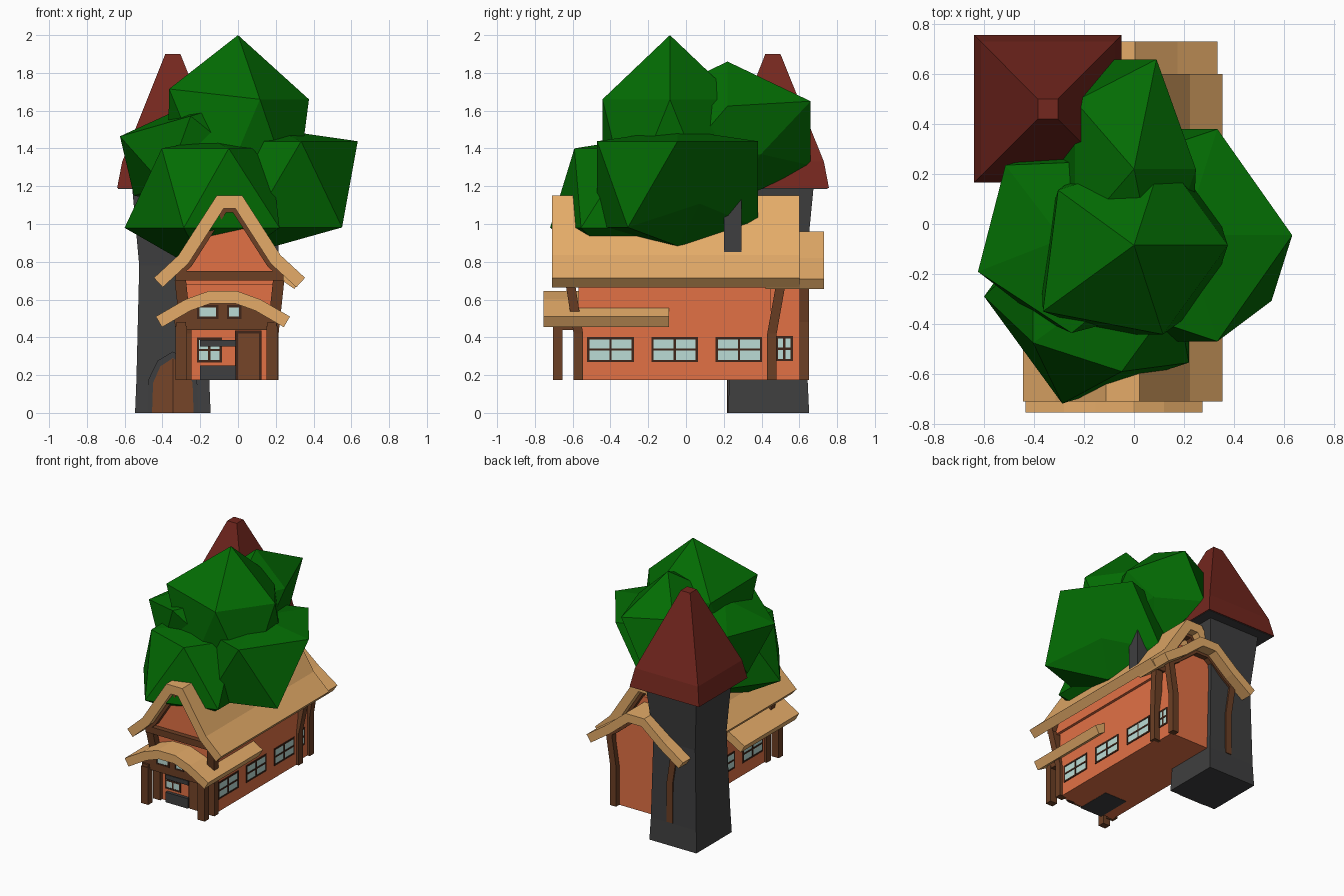
import bpy, bmesh, math
from mathutils import Matrix, Vector

if "Cube" in bpy.data.objects:
    bpy.data.objects.remove(bpy.data.objects["Cube"])


def material(name, rgb):
    m = bpy.data.materials.new(name)
    m.diffuse_color = (*rgb, 1)
    m.use_nodes = True
    m.node_tree.nodes["Principled BSDF"].inputs["Base Color"].default_value = m.diffuse_color
    return m


WALL = material("orange_plaster", (0.76, 0.165, 0.06))
THATCH = material("tan_thatch", (0.78, 0.41, 0.14))
WOOD = material("brown_timber", (0.15, 0.05, 0.018))
DARK = material("dark_frame", (0.05, 0.018, 0.009))
DOOR = material("door_wood", (0.18, 0.06, 0.022))
STONE = material("dark_stone", (0.049, 0.049, 0.050))
TILE = material("red_tile", (0.175, 0.020, 0.013))
LEAF = material("green_leaf", (0.001, 0.15, 0.001))
GLASS = material("pale_glass", (0.50, 0.72, 0.67))


def finish(name, bm, mat):
    bmesh.ops.recalc_face_normals(bm, faces=bm.faces)
    me = bpy.data.meshes.new(name)
    bm.to_mesh(me)
    bm.free()
    me.materials.append(mat)
    ob = bpy.data.objects.new(name, me)
    bpy.context.collection.objects.link(ob)
    return ob


def loft(name, sections, mat):
    """Stack of rectangles: (cx, cy, z, half_x, half_y)."""
    bm = bmesh.new()
    rings = [[bm.verts.new((cx + sx * hx, cy + sy * hy, z))
              for sx, sy in ((-1, -1), (1, -1), (1, 1), (-1, 1))]
             for cx, cy, z, hx, hy in sections]
    for a, b in zip(rings, rings[1:]):
        for i in range(4):
            j = (i + 1) % 4
            bm.faces.new((a[i], a[j], b[j], b[i]))
    bm.faces.new(rings[0])
    bm.faces.new(rings[-1])
    return finish(name, bm, mat)


def box(name, x0, x1, y0, y1, z0, z1, mat):
    c = ((x0 + x1) / 2, (y0 + y1) / 2)
    h = ((x1 - x0) / 2, (y1 - y0) / 2)
    return loft(name, [(*c, z0, *h), (*c, z1, *h)], mat)


def prism(name, pts, y0, y1, mat):
    """Outline in x, z pushed along y."""
    bm = bmesh.new()
    a = [bm.verts.new((x, y0, z)) for x, z in pts]
    b = [bm.verts.new((x, y1, z)) for x, z in pts]
    n = len(pts)
    for i in range(n):
        j = (i + 1) % n
        bm.faces.new((a[i], a[j], b[j], b[i]))
    bm.faces.new(a)
    bm.faces.new(b)
    return finish(name, bm, mat)


def offset(half, cx, d):
    """Mirrored full line of a half profile, shifted inward by d."""
    line = [Vector((-x, z)) for x, z in reversed(half)] + [Vector(p) for p in half]
    out = []
    for i, p in enumerate(line):
        ns = []
        for q, r in ((i - 1, i), (i, i + 1)):
            if q >= 0 and r < len(line):
                t = (line[r] - line[q]).normalized()
                ns.append(Vector((t.y, -t.x)))
        n = sum(ns, Vector((0, 0))).normalized()
        s = p + n * (d / n.dot(ns[0]))
        out.append((s.x + cx, s.y))
    return out


def roof(name, half, cx, d0, d1, y0, y1, mat):
    prism(name, offset(half, cx, d0) + offset(half, cx, d1)[::-1], y0, y1, mat)


def window(name, u, z, w, h, plane, side, axis, cols=2, rows=2):
    """Thin pane with bars on a wall; axis is the wall normal."""
    def plate(part, u0, u1, z0, z1, t, mat):
        lo, hi = sorted((plane - side * 0.004, plane + side * t))
        if axis == "x":
            box(part, lo, hi, u0, u1, z0, z1, mat)
        else:
            box(part, u0, u1, lo, hi, z0, z1, mat)
    plate(name + "_glass", u - w / 2, u + w / 2, z - h / 2, z + h / 2, 0.002, GLASS)
    b = 0.006
    for i in range(cols + 1):
        c = u - w / 2 + w * i / cols
        plate(name + "_upright", c - b, c + b, z - h / 2 - b, z + h / 2 + b, 0.005, DARK)
    for i in range(rows + 1):
        c = z - h / 2 + h * i / rows
        plate(name + "_bar", u - w / 2, u + w / 2, c - b, c + b, 0.005, DARK)


CX = -0.045   # centre of main house
BX = -0.075   # centre of rear annex
MAIN = [(0.068, 1.15), (0.27, 0.835), (0.40, 0.715)]
BACK = [(0.08, 0.96), (0.25, 0.82), (0.41, 0.71)]
PORCH = [(0.075, 0.645), (0.20, 0.60), (0.355, 0.51)]

# House walls and overhanging gables
box("house_walls", CX - 0.24, CX + 0.24, -0.57, 0.45, 0.175, 0.72, WALL)
gable = [(CX - 0.26, 0.68), (CX + 0.26, 0.68), (CX + 0.22, 0.80), (CX + 0.06, 1.0),
         (CX - 0.06, 1.0), (CX - 0.22, 0.80)]
prism("upper_gables", gable, -0.61, 0.50, WALL)
annex = [(BX - 0.245, 0.175), (BX + 0.245, 0.175), (BX + 0.245, 0.76), (BX + 0.06, 0.91),
         (BX - 0.06, 0.91), (BX - 0.245, 0.76)]
prism("rear_annex", annex, 0.44, 0.61, WALL)

# Thatched roofs
roof("main_roof", MAIN, CX, 0, 0.068, -0.71, 0.60, THATCH)
roof("rear_roof", BACK, BX, 0, 0.065, 0.42, 0.73, THATCH)
roof("porch_roof", PORCH, -0.08, 0, 0.065, -0.755, -0.09, THATCH)

# Timber rafters and cross beams
for y0, y1 in ((-0.65, -0.60), (0.49, 0.54)):
    roof("gable_rafter", MAIN[:2] + [(0.32, 0.79)], CX, 0.066, 0.09, y0, y1, WOOD)
    box("gable_beam", CX - 0.285, CX + 0.285, y0, y1, 0.70, 0.75, WOOD)
roof("rear_rafter", BACK[:2] + [(0.32, 0.772)], BX, 0.063, 0.085, 0.60, 0.65, WOOD)

# Corner posts, bending outward under the eaves
for s in (-1, 1):
    x = CX + s * 0.23
    for d, yb, yt in ((-1, -0.57, -0.615), (1, 0.455, 0.505)):
        loft("corner_post", [(x, yb, 0.175, 0.03, 0.025), (x, yb, 0.42, 0.03, 0.025),
                             (x + s * 0.03, yt, 0.70, 0.03, 0.025)], WOOD)
    x = BX + s * 0.24
    loft("annex_post", [(x, 0.625, 0.175, 0.025, 0.025), (x, 0.625, 0.48, 0.025, 0.025),
                        (x + s * 0.04, 0.625, 0.74, 0.025, 0.025)], WOOD)
    x = -0.06 + s * 0.24
    box("porch_post", x - 0.03, x + 0.03, -0.705, -0.655, 0.175, 0.46, WOOD)
    box("porch_side_beam", x - 0.025, x + 0.025, -0.70, -0.56, 0.44, 0.48, WOOD)

# Porch gable with two little windows
prism("porch_gable", [(-0.33, 0.44), (0.21, 0.44), (0.20, 0.51), (0.09, 0.57), (0, 0.59),
                      (-0.16, 0.59), (-0.25, 0.57), (-0.34, 0.51)], -0.685, -0.655, WOOD)
window("porch_window", -0.16, 0.534, 0.10, 0.06, -0.685, -1, "y", 1, 1)
window("porch_window", -0.02, 0.534, 0.065, 0.06, -0.685, -1, "y", 1, 1)

# Front door, front window and bench
box("front_door_frame", -0.015, 0.125, -0.582, -0.56, 0.175, 0.435, DARK)
box("front_door", 0.0, 0.11, -0.589, -0.57, 0.175, 0.42, DOOR)
window("front_window", -0.152, 0.333, 0.12, 0.12, -0.57, -1, "y")
box("bench_seat", -0.20, -0.01, -0.594, -0.32, 0.173, 0.25, STONE)
box("bench_back", -0.20, -0.01, -0.594, -0.565, 0.352, 0.385, STONE)

# Side windows
for y in (-0.40, -0.06, 0.28):
    window("right_window", y, 0.335, 0.235, 0.12, CX + 0.24, 1, "x")
    if y < 0.1:
        window("left_window", y, 0.335, 0.235, 0.12, CX - 0.24, -1, "x")
window("annex_window", 0.52, 0.34, 0.08, 0.12, BX + 0.245, 1, "x")

# Stone tower with flared tile roof
TX = -0.345
loft("tower", [(TX, 0.437, 0, 0.2, 0.215), (TX, 0.437, 0.17, 0.193, 0.207),
               (TX, 0.445, 0.78, 0.178, 0.19), (TX, 0.46, 1.19, 0.215, 0.215)], STONE)
box("tower_eaves", TX - 0.29, TX + 0.29, 0.175, 0.75, 1.186, 1.195, STONE)
loft("tower_roof", [(TX, 0.462, 1.19, 0.295, 0.295), (TX, 0.462, 1.33, 0.268, 0.268),
                    (TX, 0.46, 1.90, 0.04, 0.04)], TILE)


def arch(w, h):
    return [(TX - w, 0), (TX + w, 0), (TX + w * 0.95, h * 0.55), (TX + w * 0.6, h * 0.85),
            (TX, h), (TX - w * 0.6, h * 0.85), (TX - w * 0.95, h * 0.55)]


prism("tower_door_frame", arch(0.135, 0.325), 0.221, 0.26, STONE)
prism("tower_door", arch(0.11, 0.29), 0.218, 0.26, DOOR)
box("tower_door_gap", TX - 0.003, TX + 0.003, 0.217, 0.26, 0, 0.285, DARK)

# Chimney on the right slope
box("chimney", 0.12, 0.215, 0.20, 0.295, 0.80, 1.16, STONE)


# Faceted tree crown that grows over the roof
def crown(name, centre, radii, turn=0, tilt=0, upper=1.0, pulls=()):
    """Icosahedron; pulls moves the corner nearest a direction in or out."""
    bm = bmesh.new()
    bmesh.ops.create_icosphere(bm, subdivisions=1, radius=1)
    for direction, factor in pulls:
        max(bm.verts, key=lambda v: v.co.normalized().dot(Vector(direction))).co *= factor
    for v in bm.verts:
        if v.co.z > 0:
            v.co.x *= upper
            v.co.y *= upper
    bmesh.ops.transform(bm, verts=bm.verts, matrix=(
        Matrix.Translation(centre) @ Matrix.Rotation(math.radians(tilt), 4, "Y")
        @ Matrix.Rotation(math.radians(turn), 4, "Z") @ Matrix.Diagonal((*radii, 1))))
    finish(name, bm, LEAF)


UP, DOWN = (0, 0, 1), (0, 0, -1)
crown("top_crown", (0, -0.085, 1.385), (0.42, 0.42, 0.615),
      pulls=[((-0.72, -0.53, 0.45), 1.2)])
crown("rear_crown", (0, 0.22, 1.48), (0.326, 0.517, 0.38),
      pulls=[((-0.9, 0, -0.45), 1.2), ((0.72, 0.53, -0.45), 0.65), ((0.9, 0, 0.45), 0.85)])
crown("right_crown", (0.20, -0.045, 1.21), (0.485, 0.50, 0.51),
      pulls=[(UP, 0.57), (DOWN, 0.64), ((0.72, 0.53, -0.45), 0.45)])
crown("left_crown", (-0.23, -0.06, 1.41), (0.44, 0.42, 0.36), -15, -16, pulls=[(UP, 0.6)])
crown("front_crown", (-0.147, -0.29, 1.19), (0.507, 0.505, 0.47), upper=0.7,
      pulls=[(UP, 0.55)])
